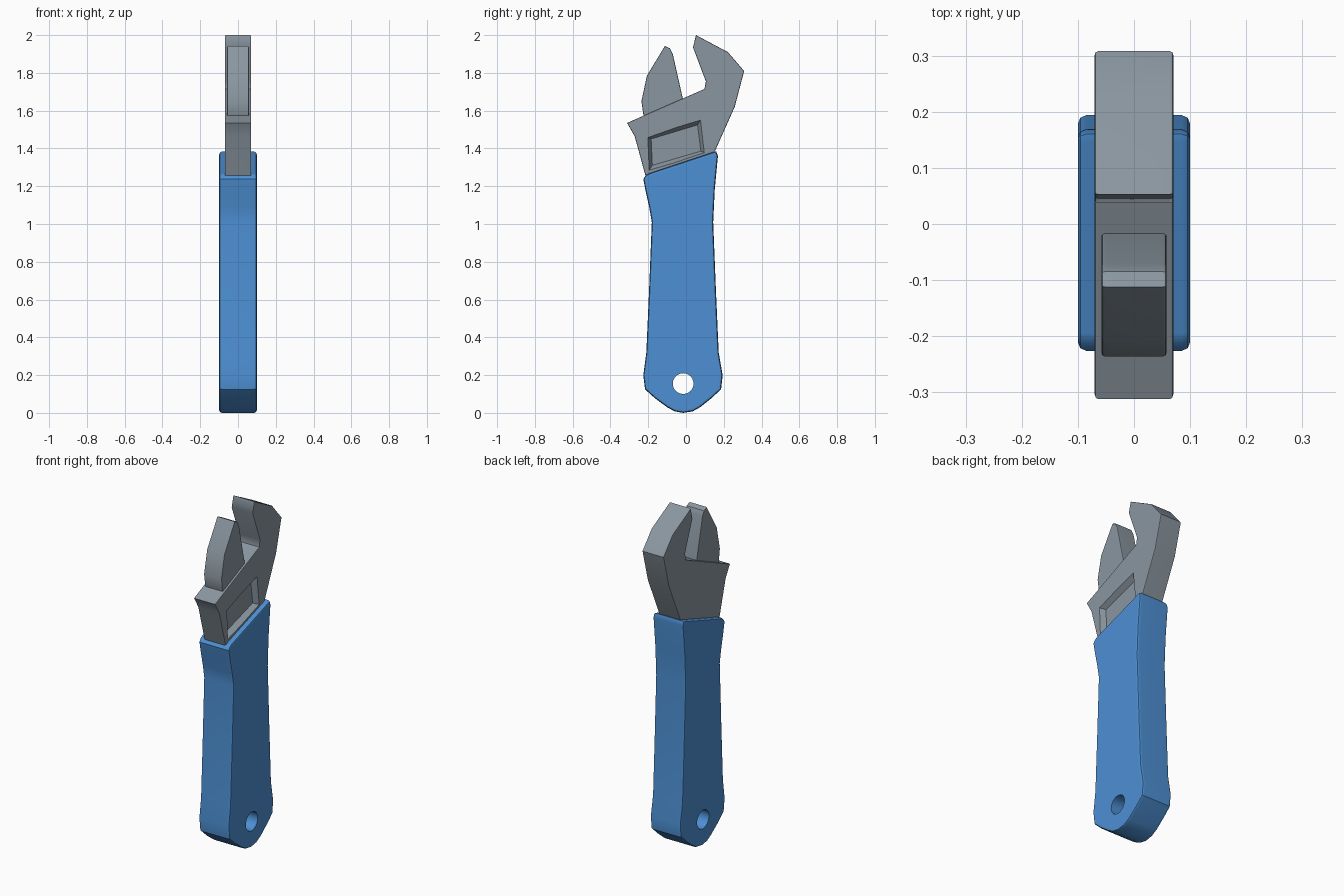
import bpy, bmesh, math
from mathutils import Vector

if "Cube" in bpy.data.objects:
    bpy.data.objects.remove(bpy.data.objects["Cube"])


def material(name, rgb):
    m = bpy.data.materials.new(name)
    m.diffuse_color = (*rgb, 1)
    m.use_nodes = True
    m.node_tree.nodes["Principled BSDF"].inputs["Base Color"].default_value = m.diffuse_color
    return m


BLUE = material("blue_grip", (0.075, 0.28, 0.66))
STEEL = material("grey_steel", (0.255, 0.305, 0.35))


def make_object(name, bm, mat):
    bmesh.ops.recalc_face_normals(bm, faces=bm.faces[:])
    mesh = bpy.data.meshes.new(name)
    bm.to_mesh(mesh)
    bm.free()
    ob = bpy.data.objects.new(name, mesh)
    bpy.context.collection.objects.link(ob)
    mesh.materials.append(mat)
    return ob


def plate(name, profile, half, bevel, mat):
    """Extrude a (y, z) outline to x = +-half and round its two rims."""
    bm = bmesh.new()
    face = bm.faces.new([bm.verts.new((-half, y, z)) for y, z in profile])
    ext = bmesh.ops.extrude_face_region(bm, geom=[face], use_keep_orig=True)
    for v in ext["geom"]:
        if isinstance(v, bmesh.types.BMVert):
            v.co.x = half
    bmesh.ops.recalc_face_normals(bm, faces=bm.faces[:])
    rims = [e for e in bm.edges if abs(e.verts[0].co.x - e.verts[1].co.x) < 1e-5]
    bmesh.ops.bevel(bm, geom=rims, offset=bevel, segments=2, profile=0.5, affect='EDGES')
    return make_object(name, bm, mat)


def loft(name, ring_a, ring_b, mat):
    """Solid between two matching rings of points."""
    bm = bmesh.new()
    a = [bm.verts.new(p) for p in ring_a]
    b = [bm.verts.new(p) for p in ring_b]
    n = len(a)
    bm.faces.new(a)
    bm.faces.new(b)
    for i in range(n):
        bm.faces.new((a[i], a[(i + 1) % n], b[(i + 1) % n], b[i]))
    return make_object(name, bm, mat)


def activate(ob):
    bpy.ops.object.select_all(action='DESELECT')
    ob.select_set(True)
    bpy.context.view_layer.objects.active = ob


def cut(ob, cutter):
    mod = ob.modifiers.new("cut", 'BOOLEAN')
    mod.operation = 'DIFFERENCE'
    mod.solver = 'EXACT'
    mod.object = cutter
    activate(ob)
    bpy.ops.object.modifier_apply(modifier=mod.name)
    bpy.data.objects.remove(cutter, do_unlink=True)


def smooth(ob, angle=35):
    activate(ob)
    bpy.ops.object.shade_smooth_by_angle(angle=math.radians(angle))
    wn = ob.modifiers.new("weighted", 'WEIGHTED_NORMAL')
    wn.keep_sharp = True


# Grip: flared top, slim waist, rounded butt
handle = plate("handle", [
    (-0.195, 1.268), (-0.213, 1.258), (-0.226, 1.238), (-0.215, 1.18), (-0.195, 1.09),
    (-0.181, 1.01), (-0.195, 0.66), (-0.210, 0.32), (-0.226, 0.20), (-0.217, 0.125),
    (-0.165, 0.078), (-0.10, 0.03), (-0.06, 0.008), (-0.015, 0.0), (0.035, 0.008),
    (0.075, 0.03), (0.135, 0.078), (0.186, 0.125), (0.194, 0.20), (0.173, 0.32),
    (0.158, 0.66), (0.144, 1.01), (0.152, 1.18), (0.169, 1.36), (0.160, 1.384),
    (0.145, 1.381)], 0.1, 0.015, BLUE)

# Hanging hole
ring = [(-0.015 + 0.055 * math.cos(i * math.tau / 24),
         0.155 + 0.055 * math.sin(i * math.tau / 24)) for i in range(24)]
cut(handle, loft("hole_cutter", [(-0.2, *p) for p in ring], [(0.2, *p) for p in ring], BLUE))

# Head with the fixed jaw
head = plate("head_fixed_jaw", [
    (-0.312, 1.535), (0.098, 1.715), (0.105, 1.755), (0.037, 1.935), (0.053, 2.0),
    (0.222, 1.91), (0.308, 1.81), (0.258, 1.62), (0.153, 1.385), (0.12, 1.30),
    (-0.18, 1.19), (-0.213, 1.25), (-0.272, 1.465)], 0.07, 0.006, STEEL)

# Sloping-walled recess on the right face only
outer = [Vector(p) for p in ((0.07, -0.202, 1.458), (0.07, 0.077, 1.55),
                             (0.07, 0.097, 1.378), (0.07, -0.195, 1.285))]
mid = sum(outer, Vector()) / 4


def scaled(x, grow):
    return [Vector((x, mid.y + (p.y - mid.y) * (1 + grow),
                    mid.z + (p.z - mid.z) * (1 + grow * 1.6))) for p in outer]


cut(head, loft("recess_cutter", scaled(0.04, -0.12), scaled(0.10, 0.12), STEEL))

# Sliding jaw
jaw = plate("sliding_jaw", [
    (-0.20, 1.50), (-0.226, 1.58), (-0.236, 1.65), (-0.207, 1.785), (-0.112, 1.942),
    (-0.085, 1.93), (-0.070, 1.90), (-0.017, 1.665), (-0.02, 1.58)], 0.058, 0.006, STEEL)

for part in (handle, head, jaw):
    smooth(part)
